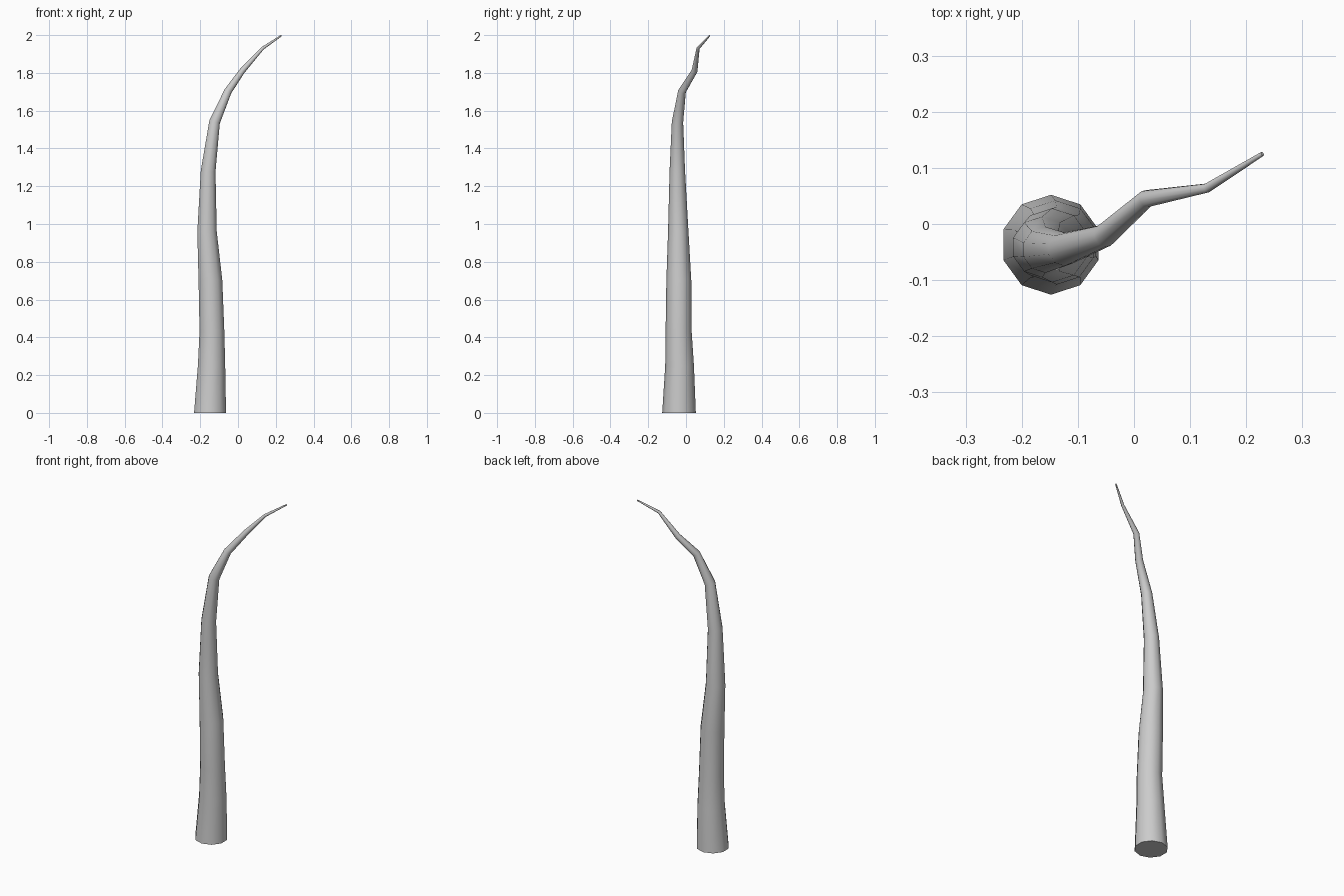
import bpy, bmesh, math
from mathutils import Vector

if "Cube" in bpy.data.objects:
    bpy.data.objects.remove(bpy.data.objects["Cube"])

SIDES = 10
# Centre line of the tapering trunk: x, y, z, radius
PATH = [
    (-0.148, -0.037, 0.00, 0.089),
    (-0.140, -0.034, 0.25, 0.076),
    (-0.138, -0.039, 0.43, 0.069),
    (-0.146, -0.038, 0.70, 0.066),
    (-0.164, -0.041, 0.96, 0.054),
    (-0.158, -0.046, 1.28, 0.041),
    (-0.124, -0.045, 1.54, 0.030),
    (-0.053, -0.021, 1.703, 0.021),
    (0.022, 0.045, 1.81, 0.016),
    (0.130, 0.064, 1.93, 0.0085),
    (0.229, 0.125, 1.997, 0.004),
]


def tapered_tube(name, path, sides):
    bm = bmesh.new()
    points = [Vector(p[:3]) for p in path]
    up = Vector((0, 0, 1))
    rings = []
    for i, centre in enumerate(points):
        # Each ring faces the average direction of its neighbours; the foot stays level
        before = (centre - points[i - 1]).normalized() if i else up
        after = (points[i + 1] - centre).normalized() if i + 1 < len(points) else before
        turn = up.rotation_difference(before + after if i else up)
        ring = []
        for k in range(sides):
            a = math.pi / 2 + math.tau * k / sides
            offset = Vector((math.cos(a), math.sin(a), 0)) * path[i][3]
            ring.append(bm.verts.new(centre + turn @ offset))
        rings.append(ring)
    for low, high in zip(rings, rings[1:]):
        for k in range(sides):
            n = (k + 1) % sides
            bm.faces.new((low[k], low[n], high[n], high[k]))
    # Foot and tip caps
    bm.faces.new(rings[0][::-1])
    bm.faces.new(rings[-1])
    mesh = bpy.data.meshes.new(name)
    bm.to_mesh(mesh)
    bm.free()
    obj = bpy.data.objects.new(name, mesh)
    bpy.context.collection.objects.link(obj)
    return obj


trunk = tapered_tube("bent_trunk", PATH, SIDES)
bpy.context.view_layer.objects.active = trunk
trunk.select_set(True)
bpy.ops.object.shade_smooth_by_angle(angle=math.radians(50))
